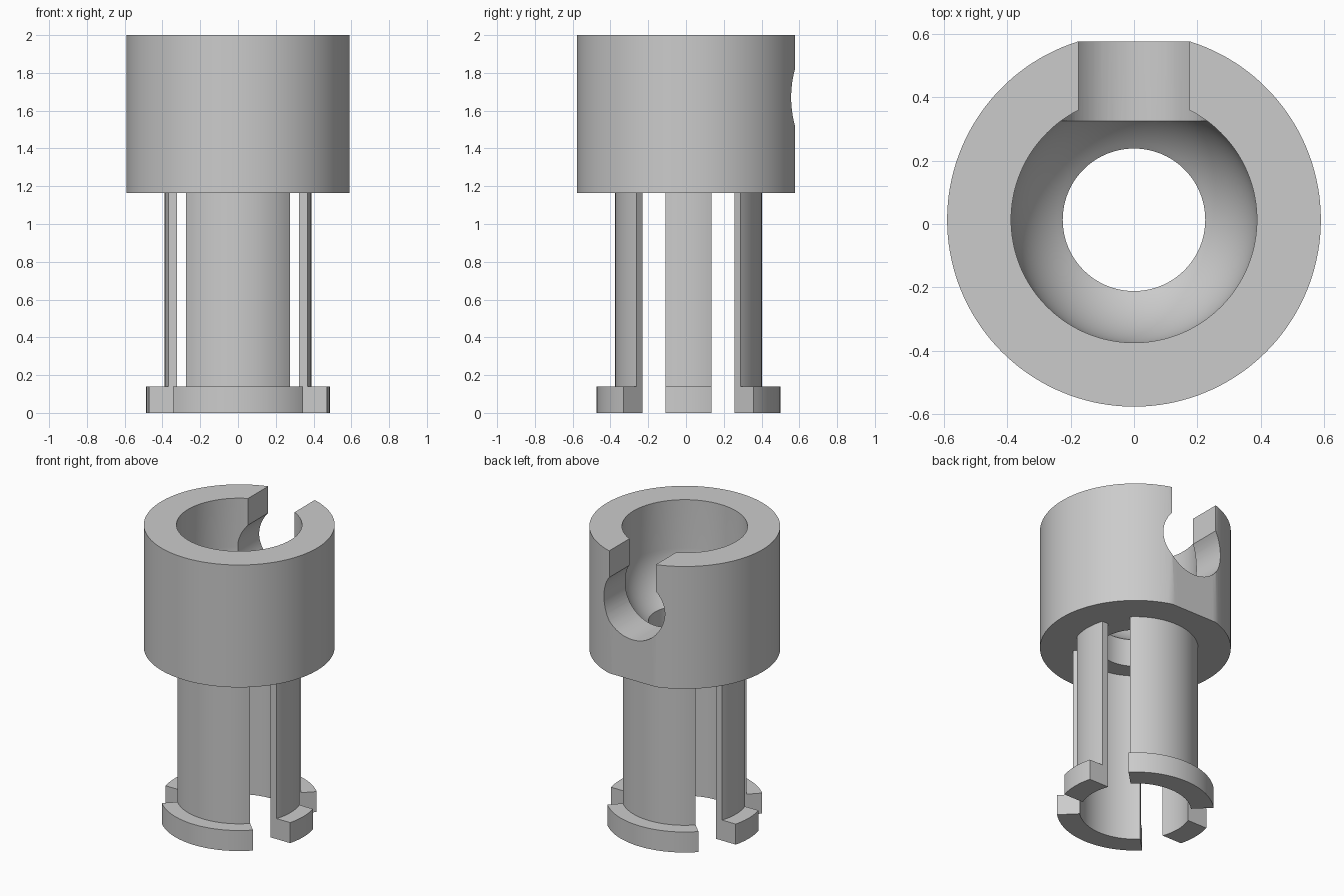
import bpy, bmesh, math

if "Cube" in bpy.data.objects:
    bpy.data.objects.remove(bpy.data.objects["Cube"])

# Main dimensions
AXIS_Y = 0.0133
HEAD_R, HEAD_BOTTOM, HEAD_TOP, FLAT_Y = 0.59, 1.165, 2.0, 0.5635
BORE_R, HOLE_R, BALL_Z = 0.388, 0.225, 1.67
PORT_R, SLOT_HALF = 0.23, 0.1755
LEG_IN, LEG_OUT, FOOT_R, FOOT_H = 0.345, 0.388, 0.486, 0.14
SIDE_HALF = 0.1225

grey = bpy.data.materials.new("light grey plastic")
grey.use_nodes = True
grey.diffuse_color = (0.6, 0.6, 0.6, 1)
grey.node_tree.nodes["Principled BSDF"].inputs["Base Color"].default_value = (0.6, 0.6, 0.6, 1)


def make_object(name, bm):
    bmesh.ops.recalc_face_normals(bm, faces=bm.faces)
    mesh = bpy.data.meshes.new(name)
    bm.to_mesh(mesh)
    bm.free()
    mesh.materials.append(grey)
    obj = bpy.data.objects.new(name, mesh)
    obj.location.y = AXIS_Y
    bpy.context.collection.objects.link(obj)
    return obj


def smooth(obj):
    obj.data.shade_smooth()
    obj.data.set_sharp_from_angle(angle=math.radians(30))


def bridge(bm, a, b, closed):
    count = len(a)
    for i in range(count if closed else count - 1):
        j = (i + 1) % count
        bm.faces.new((a[i], a[j], b[j], b[i]))


# Head: turned cup with a ball seat, a through hole and a flat on the back
def make_head():
    profile = [(HOLE_R, HEAD_BOTTOM), (HEAD_R, HEAD_BOTTOM), (HEAD_R, HEAD_TOP), (BORE_R, HEAD_TOP)]
    end = math.acos(HOLE_R / BORE_R)
    for i in range(17):
        a = end * i / 16
        profile.append((BORE_R * math.cos(a), BALL_Z - BORE_R * math.sin(a)))
    bm = bmesh.new()
    rings, steps = [], 144
    for s in range(steps):
        a = math.tau * s / steps
        rings.append([bm.verts.new((r * math.cos(a), min(r * math.sin(a), FLAT_Y), z))
                      for r, z in profile])
    for s in range(steps):
        bridge(bm, rings[s], rings[(s + 1) % steps], True)
    return make_object("socket_head", bm)


# Keyhole cutter: round port with a narrower slot open to the top
def make_keyhole():
    start = math.acos(SLOT_HALF / PORT_R)
    sweep = math.pi + 2 * start
    outline = [(SLOT_HALF, HEAD_TOP + 0.1)]
    for i in range(49):
        a = start - sweep * i / 48
        outline.append((PORT_R * math.cos(a), BALL_Z + PORT_R * math.sin(a)))
    outline.append((-SLOT_HALF, HEAD_TOP + 0.1))
    bm = bmesh.new()
    near = [bm.verts.new((x, 0, z)) for x, z in outline]
    far = [bm.verts.new((x, 1, z)) for x, z in outline]
    bridge(bm, near, far, True)
    bm.faces.new(near)
    bm.faces.new(far)
    return make_object("keyhole_cutter", bm)


# Leg: curved wall with an outward foot; half_angle gives its reach at a radius
def make_leg(name, facing, half_angle):
    profile = [(LEG_IN, HEAD_BOTTOM), (LEG_IN, 0), (FOOT_R, 0),
               (FOOT_R, FOOT_H), (LEG_OUT, FOOT_H), (LEG_OUT, HEAD_BOTTOM)]
    bm = bmesh.new()
    rows, steps = [], 32
    for s in range(steps + 1):
        t = 2 * s / steps - 1
        row = []
        for r, z in profile:
            a = math.radians(facing) + t * half_angle(r)
            row.append(bm.verts.new((r * math.cos(a), r * math.sin(a), z)))
        rows.append(row)
    for a, b in zip(rows, rows[1:]):
        bridge(bm, a, b, False)
    bm.faces.new(rows[0])
    bm.faces.new(rows[-1])
    smooth(make_object(name, bm))


head = make_head()
cutter = make_keyhole()
cutter.hide_render = True
cut = head.modifiers.new("keyhole", "BOOLEAN")
cut.operation = "DIFFERENCE"
cut.solver = "EXACT"
cut.object = cutter
bpy.context.view_layer.update()
graph = bpy.context.evaluated_depsgraph_get()
result = bpy.data.meshes.new_from_object(head.evaluated_get(graph))
head.modifiers.clear()
head.data = result
bpy.data.objects.remove(cutter)
smooth(head)

# Wide legs end on the diagonals, narrow side legs have parallel edges
for name, facing in (("front_leg", 270), ("back_leg", 90)):
    make_leg(name, facing, lambda r: math.pi / 4)
for name, facing in (("left_leg", 0), ("right_leg", 180)):
    make_leg(name, facing, lambda r: math.asin(SIDE_HALF / r))
